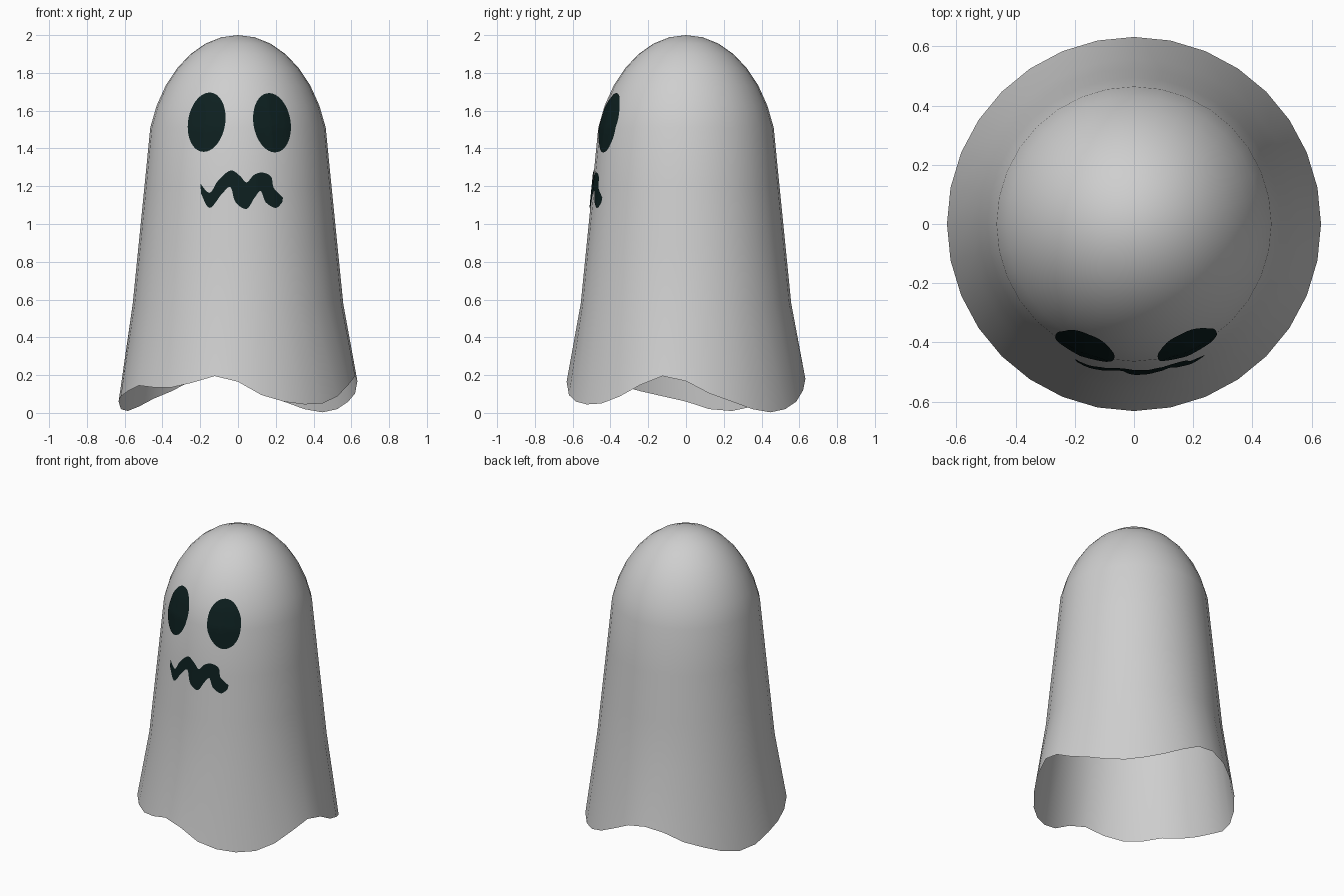
import bpy, bmesh, math
from mathutils import Vector
from mathutils.bvhtree import BVHTree

if "Cube" in bpy.data.objects:
    bpy.data.objects.remove(bpy.data.objects["Cube"])

SIDES = 32


def material(name, rgb):
    m = bpy.data.materials.new(name)
    m.diffuse_color = (*rgb, 1)
    m.use_nodes = True
    m.node_tree.nodes["Principled BSDF"].inputs["Base Color"].default_value = m.diffuse_color
    return m


WHITE = material("sheet white", (0.62, 0.62, 0.62))
DARK = material("dark teal", (0.004, 0.014, 0.014))


def finish(bm, name, mat):
    mesh = bpy.data.meshes.new(name)
    bm.to_mesh(mesh)
    bm.free()
    mesh.materials.append(mat)
    for p in mesh.polygons:
        p.use_smooth = True
    ob = bpy.data.objects.new(name, mesh)
    bpy.context.collection.objects.link(ob)
    return ob


# Sheet: tall elliptical dome, sloping wall, flared wavy hem (open underneath)
HEM = [.165, .095, .06, .045, .05, .087, .148, .195, .168, .103, .06, .02, .003, .02, .06, .12,
       .18, .197, .172, .115, .075, .033, .01, .02, .06, .088, .115, .145, .135, .135, .16, .195]
rings = []
for i in range(1, 8):
    a = math.radians(90 - 72.5 * i / 7)
    rings.append((0.487 * math.cos(a), 1.3 + 0.7 * math.sin(a)))
rings += [(0.495, 1.2), (0.526, 0.89), (0.557, 0.58)]

bm = bmesh.new()
tip = bm.verts.new((0, 0, 2))
loops = []
for r, z in rings + [(0.632, None)]:
    loop = []
    for k in range(SIDES):
        t = math.tau * k / SIDES
        loop.append(bm.verts.new((r * math.sin(t), -r * math.cos(t), HEM[k] if z is None else z)))
    loops.append(loop)
for k in range(SIDES):
    n = (k + 1) % SIDES
    bm.faces.new((tip, loops[0][k], loops[0][n]))
    for up, low in zip(loops, loops[1:]):
        bm.faces.new((up[k], low[k], low[n], up[n]))
bm.normal_update()
tree = BVHTree.FromBMesh(bm)
finish(bm, "sheet_body", WHITE)


def on_sheet(x, z):
    """Project a front-view point onto the sheet, just above its surface."""
    hit, normal, _, _ = tree.ray_cast(Vector((x, -3, z)), Vector((0, 1, 0)))
    return hit + Vector((0, -0.005, 0))


# Eyes: leaning ovals draped on the sheet as concentric rings
def eye(name, cx, cz, lean):
    bm = bmesh.new()
    centre = bm.verts.new(on_sheet(cx, cz))
    prev = None
    for s in (0.2, 0.4, 0.6, 0.8, 1.0):
        ring = []
        for k in range(40):
            t = math.tau * k / 40
            dz = 0.157 * s * math.sin(t)
            ring.append(bm.verts.new(on_sheet(cx + 0.099 * s * math.cos(t) + lean * dz, cz + dz)))
        for k in range(40):
            n = (k + 1) % 40
            if prev:
                bm.faces.new((prev[k], ring[k], ring[n], prev[n]))
            else:
                bm.faces.new((centre, ring[k], ring[n]))
        prev = ring
    finish(bm, name, DARK)


eye("left_eye", -0.166, 1.539, 0.1)
eye("right_eye", 0.180, 1.536, -0.1)

# Mouth: wavy strip between an upper and a lower edge
UPPER = [(-.2, 1.215), (-.15, 1.165), (-.105, 1.23), (-.04, 1.283), (.01, 1.255), (.045, 1.22),
         (.085, 1.26), (.13, 1.272), (.175, 1.25), (.19, 1.19), (.238, 1.14)]
LOWER = [(-.195, 1.16), (-.15, 1.085), (-.085, 1.16), (-.04, 1.195), (-.013, 1.115), (.045, 1.08),
         (.085, 1.135), (.12, 1.175), (.147, 1.115), (.2, 1.085), (.234, 1.115)]


def smooth(points, steps=6):
    p = [Vector(q) for q in points]
    p = [p[0]] + p + [p[-1]]
    out = []
    for a, b, c, d in zip(p, p[1:], p[2:], p[3:]):
        for i in range(steps):
            t = i / steps
            out.append(b + 0.5 * t * ((c - a) + t * ((2 * a - 5 * b + 4 * c - d)
                                                     + t * (3 * (b - c) + d - a))))
    return out + [p[-1]]


bm = bmesh.new()
prev = None
for u, l in zip(smooth(UPPER), smooth(LOWER)):
    row = [bm.verts.new(on_sheet(*u.lerp(l, j / 4))) for j in range(5)]
    if prev:
        for j in range(4):
            bm.faces.new((prev[j], prev[j + 1], row[j + 1], row[j]))
    prev = row
finish(bm, "wavy_mouth", DARK)
